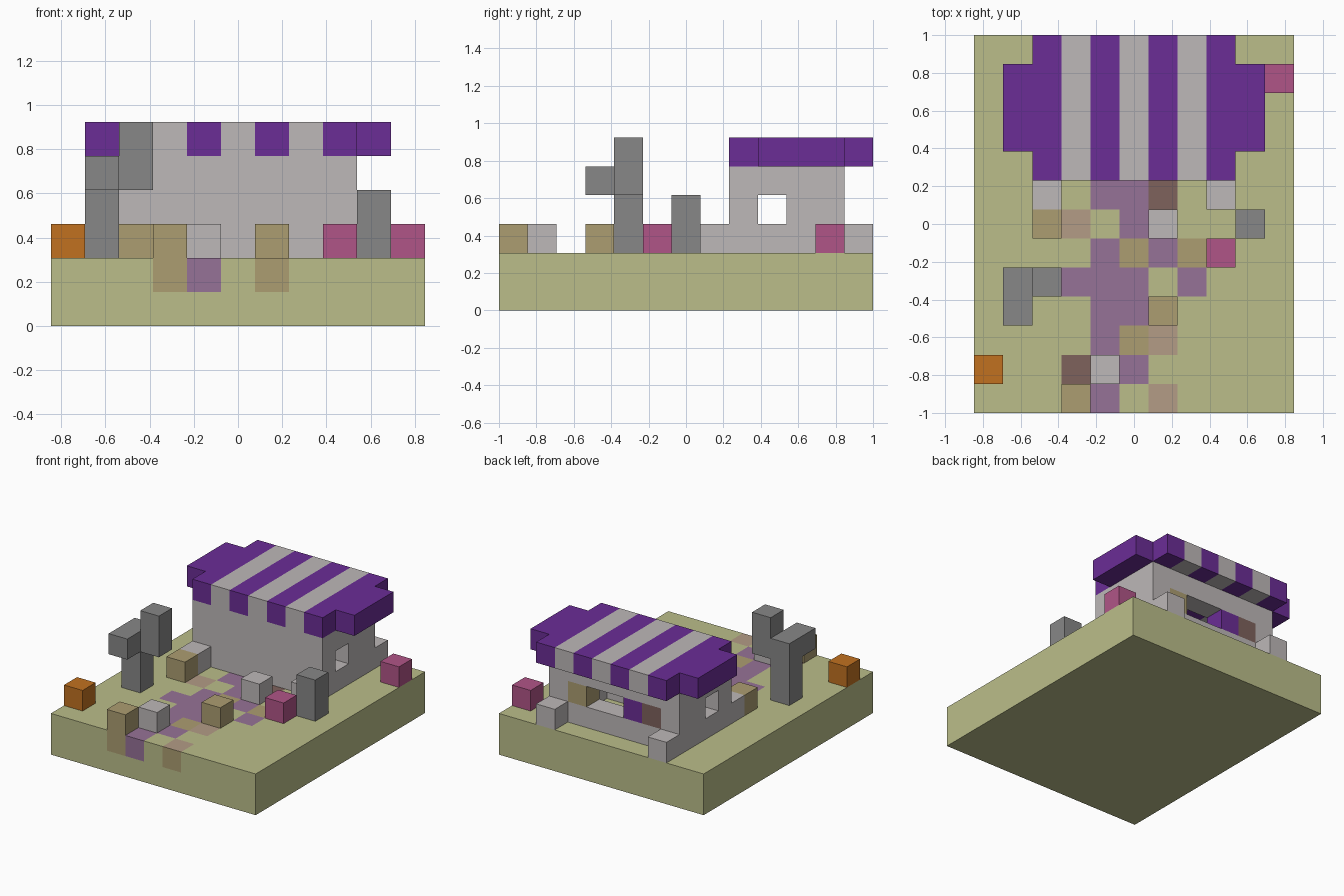
import bpy, bmesh
from mathutils import Vector

U = 2 / 13                      # edge of one block
NX, NY = 11, 13                 # blocks across and deep

if "Cube" in bpy.data.objects:
    bpy.data.objects.remove(bpy.data.objects["Cube"], do_unlink=True)


def material(name, rgb):
    def linear(c):
        c /= 255
        return c / 12.92 if c <= 0.04045 else ((c + 0.055) / 1.055) ** 2.4
    colour = [linear(c) for c in rgb] + [1]
    m = bpy.data.materials.new(name)
    m.use_nodes = True
    m.diffuse_color = colour
    m.node_tree.nodes["Principled BSDF"].inputs["Base Color"].default_value = colour
    return m


grass = material("grass_green", (187, 190, 138))
mauve = material("path_mauve", (150, 114, 151))
khaki = material("khaki", (172, 157, 113))
tan = material("pinkish_tan", (179, 156, 134))
brown = material("dull_brown", (126, 98, 92))
pale = material("pale_grey", (189, 184, 184))
stone = material("stone_grey", (135, 135, 135))
purple = material("awning_purple", (107, 45, 150))
pink = material("pink", (176, 85, 135))
orange = material("orange", (193, 113, 32))


def finish(bm, name, mats):
    me = bpy.data.meshes.new(name)
    bm.to_mesh(me)
    bm.free()
    for m in mats:
        me.materials.append(m)
    ob = bpy.data.objects.new(name, me)
    bpy.context.collection.objects.link(ob)
    return ob


def box_mesh(x, y, z):
    """Box filling block ranges; each range is (first, last) inclusive."""
    bm = bmesh.new()
    bmesh.ops.create_cube(bm, size=1)
    spans = [(r, r) if isinstance(r, int) else r for r in (x, y, z)]
    offset = (NX / 2, NY / 2, 0)
    for v in bm.verts:
        v.co = Vector([U * ((a + b + 1) / 2 - o + c * (b - a + 1))
                       for c, (a, b), o in zip(v.co, spans, offset)])
    return bm


def block(name, mat, x, y, z=2):
    return finish(box_mesh(x, y, z), name, [mat])


# Ground slab, cut into cells and coloured from a plan (front row first)
plan = ["...kp.t....",
        "...b.p.....",
        "....pkt....",
        "....pp.....",
        "...ppp.p...",
        "....pkpk...",
        "...t.p.....",
        "....ppb...."]
front_edge = "...kp.k...."
letters = ".pktb"
bm = box_mesh((0, NX - 1), (0, NY - 1), (0, 1))
cuts = [((U * (i - NX / 2), 0, 0), (1, 0, 0)) for i in range(1, NX)]
cuts += [((0, U * (j - NY / 2), 0), (0, 1, 0)) for j in range(1, len(plan) + 1)]
cuts.append(((0, 0, U), (0, 0, 1)))
for co, normal in cuts:
    bmesh.ops.bisect_plane(bm, geom=bm.verts[:] + bm.edges[:] + bm.faces[:],
                           plane_co=co, plane_no=normal)
bm.normal_update()
for f in bm.faces:
    c = f.calc_center_median()
    i, j = int(c.x / U + NX / 2), int(c.y / U + NY / 2)
    if f.normal.z > 0.5 and j < len(plan):
        f.material_index = letters.index(plan[j][i])
    elif f.normal.y < -0.5 and c.z > U:
        f.material_index = letters.index(front_edge[i])
finish(bm, "ground", [grass, mauve, khaki, tan, brown])

# House walls, hollow, with a window on each side and a serving hatch behind
block("front_wall", pale, (2, 8), 8, (2, 4))
block("back_wall_low", pale, (2, 8), 11, 2)
block("back_wall_lintel", pale, (2, 8), 11, 4)
for side, x in (("right", 2), ("left", 8)):
    block(side + "_wall_low", pale, x, (9, 10), 2)
    block(side + "_wall_pier", pale, x, 10, 3)
    block(side + "_wall_top", pale, x, (9, 10), 4)
    block(side + "_back_pillar", pale, x, 11, 3)
    block(side + "_front_step", pale, x, 7)
    block(side + "_back_step", pale, x, 12)

# Goods standing in the hatch
block("hatch_khaki_block", khaki, 7, 11, 3)
block("hatch_purple_block", purple, 4, 11, 3)
block("hatch_brown_block", brown, 3, 11, 3)

# Striped awning roof with a shorter wing at either end
for x in range(2, 9):
    block("roof_stripe", pale if x in (3, 5, 7) else purple, x, (8, 12), 5)
for x in (1, 9):
    block("roof_wing", purple, x, (9, 11), 5)

# Crooked stone column and the short post
block("column_trunk", stone, 1, 4, (2, 4))
block("column_branch_front", stone, 1, 3, 4)
block("column_branch_top", stone, 2, 4, (4, 5))
block("short_post", stone, 9, 6, (2, 3))

# Loose blocks on the ground
for x, y in ((3, 0), (6, 3), (2, 6)):
    block("khaki_block", khaki, x, y)
for x, y in ((4, 1), (6, 6)):
    block("pale_block", pale, x, y)
for x, y in ((8, 5), (10, 11)):
    block("pink_block", pink, x, y)
block("orange_block", orange, 0, 1)
